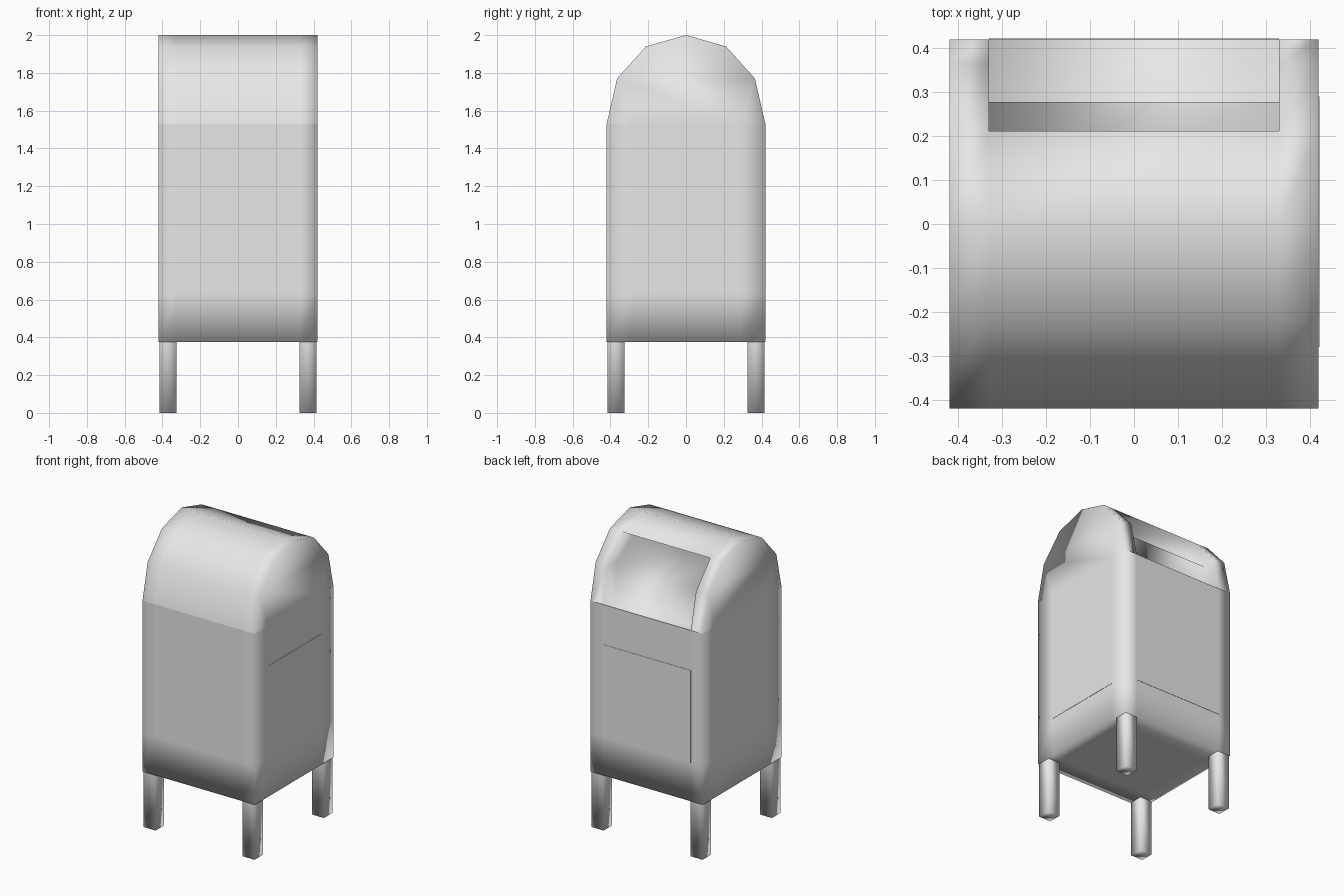
import bpy, bmesh

cube = bpy.data.objects.get("Cube")
if cube:
    bpy.data.objects.remove(cube, do_unlink=True)

W, IN = 0.42, 0.33            # half width, half width of the opening
BASE, SEAM, TOP = 0.375, 1.53, 2.0
XS = [-W, -IN, IN, W]
YS = [-W, -0.28, 0.29, W]
ZS = [BASE, 0.635, 1.26, SEAM]

grey = bpy.data.materials.new("painted grey")
grey.use_nodes = True
grey.diffuse_color = (0.8, 0.8, 0.8, 1)
grey.node_tree.nodes["Principled BSDF"].inputs["Base Color"].default_value = (0.8, 0.8, 0.8, 1)


def finish(bm, name):
    """Turn a bmesh into a smooth, grey object."""
    bmesh.ops.remove_doubles(bm, verts=bm.verts, dist=0.0005)
    bmesh.ops.recalc_face_normals(bm, faces=bm.faces)
    for f in bm.faces:
        f.smooth = True
    mesh = bpy.data.meshes.new(name)
    bm.to_mesh(mesh)
    bm.free()
    mesh.materials.append(grey)
    obj = bpy.data.objects.new(name, mesh)
    bpy.context.collection.objects.link(obj)
    return obj


def face(bm, *points):
    bm.faces.new([bm.verts.new(p) for p in points])


def sheet(bm, us, vs, place):
    """Grid of quads over us and vs, positioned by a function."""
    for a, b in zip(us, us[1:]):
        for c, d in zip(vs, vs[1:]):
            face(bm, place(a, c), place(b, c), place(b, d), place(a, d))


# Cabinet: four walls and a floor, with loops framing each panel
bm = bmesh.new()
for s in (-W, W):
    sheet(bm, XS, ZS, lambda x, z: (x, s, z))
    sheet(bm, YS, ZS, lambda y, z: (s, y, z))
sheet(bm, XS, YS, lambda x, y: (x, y, BASE))
finish(bm, "cabinet")

# Domed hood: faceted arch with gable ends
arch = [(-W, SEAM), (-0.365, 1.77), (-0.212, 1.94), (0, TOP),
        (0.212, 1.94), (0.365, 1.77), (W, SEAM)]
pocket = [(0.09, 1.87), (0.277, 1.75), (0.275, 1.48)]
bm = bmesh.new()
for i, (a, b) in enumerate(zip(XS, XS[1:])):
    for j, (p, q) in enumerate(zip(arch, arch[1:])):
        if i == 1 and j >= 4:
            continue          # opening at the back
        face(bm, (a, *p), (b, *p), (b, *q), (a, *q))
for x in (-W, W):
    face(bm, *[(x, *p) for p in arch], (x, YS[2], SEAM), (x, YS[1], SEAM))

# Recessed pocket behind the opening: ceiling, back wall, floor and cheeks
path = [arch[4], *pocket, arch[6]]
for p, q in zip(path, path[1:]):
    face(bm, (-IN, *p), (IN, *p), (IN, *q), (-IN, *q))
rim = arch[4:]
for x in (-IN, IN):
    for k in range(2):
        face(bm, *[(x, *p) for p in (rim[k], rim[k + 1], pocket[k + 1], pocket[k])])
finish(bm, "hood")

# Legs: square posts, open at the hidden top
for sx, side in ((-1, "right"), (1, "left")):
    for sy, end in ((-1, "front"), (1, "back")):
        bm = bmesh.new()
        bmesh.ops.create_cube(bm, size=1)
        for v in bm.verts:
            v.co = (sx * 0.37 + v.co.x * 0.09, sy * 0.37 + v.co.y * 0.09,
                    (v.co.z + 0.5) * (BASE + 0.005))
        top = max(bm.faces, key=lambda f: f.calc_center_median().z)
        bmesh.ops.delete(bm, geom=[top], context="FACES_ONLY")
        finish(bm, f"{end}_{side}_leg")


def panel(name, low, high):
    """Thin door plate lying on a cabinet wall."""
    bm = bmesh.new()
    bmesh.ops.create_cube(bm, size=1)
    for v in bm.verts:
        v.co = [(lo + hi) / 2 + c * (hi - lo) for c, lo, hi in zip(v.co, low, high)]
    obj = finish(bm, name)
    for p in obj.data.polygons:
        p.use_smooth = False


panel("back_door_panel", (-IN, W - 0.002, ZS[1]), (IN, W + 0.002, ZS[2]))
panel("left_side_panel", (W - 0.002, YS[1], ZS[1]), (W + 0.002, YS[2], ZS[2]))
